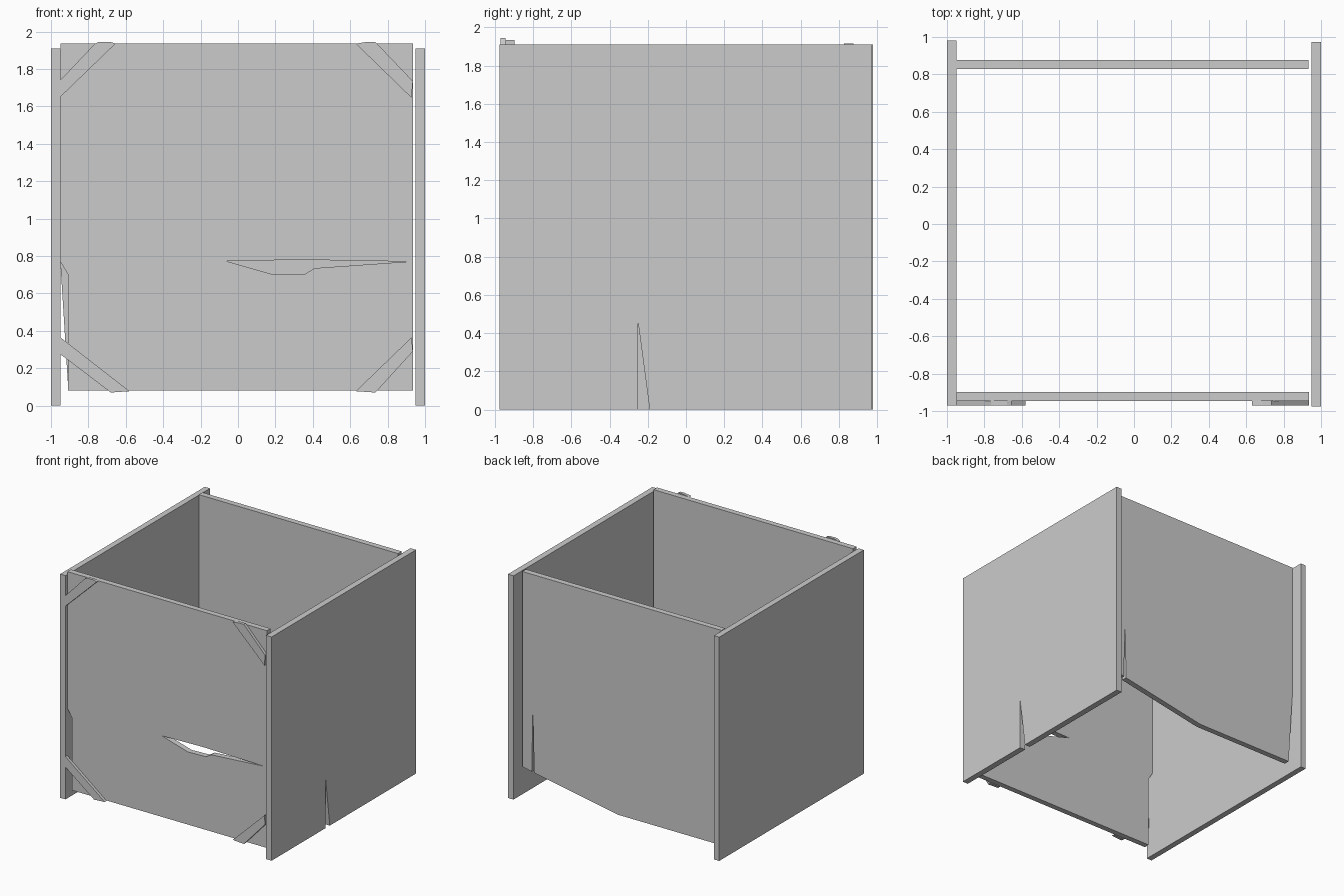
import bpy, bmesh
from mathutils import Vector

if "Cube" in bpy.data.objects:
    bpy.data.objects.remove(bpy.data.objects["Cube"])


def panel(name, outline, axis, lo, hi):
    """Extrude a flat outline (u, z) along the x or y axis from lo to hi."""
    def place(u, z, d):
        return Vector((d, u, z)) if axis == 'x' else Vector((u, d, z))
    bm = bmesh.new()
    face = bm.faces.new([bm.verts.new(place(u, z, lo)) for u, z in outline])
    result = bmesh.ops.extrude_face_region(bm, geom=[face], use_keep_orig=True)
    verts = [g for g in result['geom'] if isinstance(g, bmesh.types.BMVert)]
    shift = place(0, 0, hi - lo)
    bmesh.ops.translate(bm, verts=verts, vec=shift)
    bmesh.ops.recalc_face_normals(bm, faces=bm.faces)
    mesh = bpy.data.meshes.new(name)
    bm.to_mesh(mesh)
    bm.free()
    obj = bpy.data.objects.new(name, mesh)
    bpy.context.collection.objects.link(obj)
    return obj


# Side panels, the right one split at its foot
panel("left_panel", [(-0.97, 0), (0.98, 0), (0.98, 1.91), (-0.97, 1.91)],
      'x', -1.0, -0.95)
panel("right_panel", [(-0.975, 0), (-0.25, 0), (-0.25, 0.45), (-0.19, 0),
                      (0.973, 0), (0.973, 1.91), (-0.975, 1.91)],
      'x', 0.948, 1.0)

# Back panel with worn lower edge and a thin crack
panel("back_panel", [(-0.95, 1.915), (-0.95, 0.77), (-0.907, 0.08),
                     (0.03, 0.08), (0.82, 0.225), (0.832, 0.78),
                     (0.843, 0.23), (0.932, 0.25), (0.932, 1.915)],
      'y', 0.828, 0.877)

# Front panel with a broken lower left edge
front = panel("front_panel", [(-0.95, 1.935), (-0.95, 0.77), (-0.908, 0.70),
                              (-0.908, 0.08), (0.935, 0.08), (0.935, 1.935)],
              'y', -0.945, -0.897)

# Splintered hole cut through the front panel
cutter = panel("hole_cutter", [(-0.06, 0.772), (0.19, 0.70), (0.36, 0.705),
                               (0.41, 0.735), (0.91, 0.77), (0.33, 0.78)],
               'y', -1.1, -0.8)
cutter.hide_render = True
cutter.hide_viewport = True
cut = front.modifiers.new("hole", 'BOOLEAN')
cut.operation = 'DIFFERENCE'
cut.solver = 'EXACT'
cut.object = cutter

# Diagonal corner braces on the front
braces = {
    "top_left_brace": [(-0.95, 1.74), (-0.765, 1.935), (-0.745, 1.944),
                       (-0.68, 1.944), (-0.655, 1.935), (-0.95, 1.65)],
    "top_right_brace": [(0.63, 1.935), (0.69, 1.945), (0.735, 1.944),
                        (0.935, 1.735), (0.928, 1.645)],
    "bottom_left_brace": [(-0.95, 0.365), (-0.58, 0.077), (-0.68, 0.07),
                          (-0.95, 0.275)],
    "bottom_right_brace": [(0.928, 0.365), (0.935, 0.29), (0.735, 0.07),
                           (0.63, 0.077)],
}
for name, outline in braces.items():
    panel(name, outline, 'y', -0.97, -0.945)
